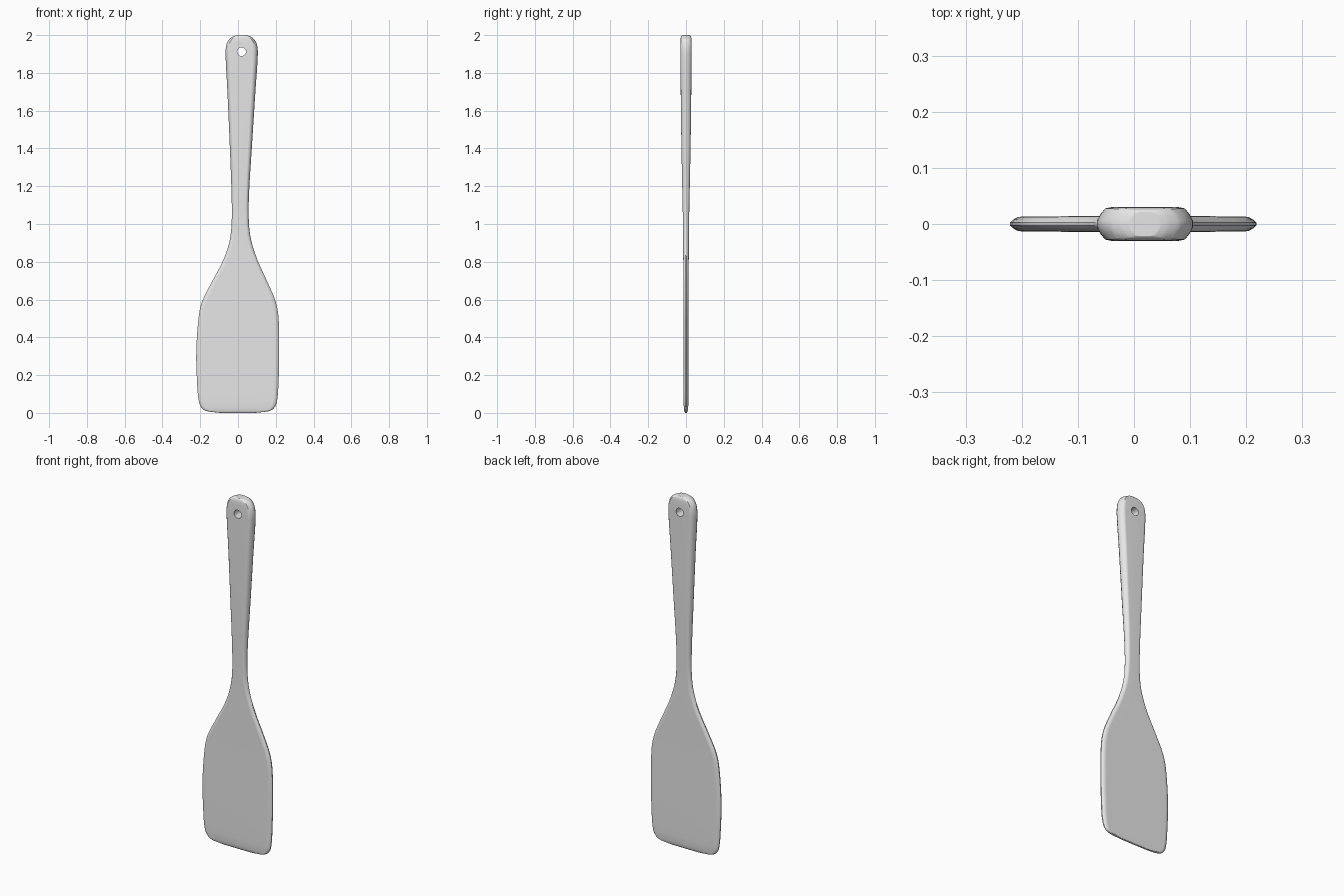
import bpy, bmesh, math
from mathutils import Vector, Matrix

cube = bpy.data.objects.get("Cube")
if cube:
    bpy.data.objects.remove(cube)

# One plain grey
grey = bpy.data.materials.new("light grey")
grey.use_nodes = True
grey.diffuse_color = (0.8, 0.8, 0.8, 1)
grey.node_tree.nodes["Principled BSDF"].inputs["Base Color"].default_value = (0.8, 0.8, 0.8, 1)

# Stations from blade tip to handle end: height, left x, right x, half thickness, edge rounding
STATIONS = [
    (0.000, -0.090, 0.090, 0.004, 0.008),
    (0.008, -0.160, 0.158, 0.008, 0.014),
    (0.025, -0.191, 0.190, 0.011, 0.020),
    (0.060, -0.207, 0.206, 0.013, 0.024),
    (0.150, -0.216, 0.214, 0.0135, 0.025),
    (0.320, -0.221, 0.218, 0.0135, 0.025),
    (0.500, -0.209, 0.215, 0.0135, 0.025),
    (0.590, -0.190, 0.199, 0.0135, 0.025),
    (0.700, -0.135, 0.153, 0.014, 0.024),
    (0.800, -0.082, 0.107, 0.0145, 0.022),
    (0.900, -0.047, 0.073, 0.015, 0.020),
    (1.000, -0.034, 0.058, 0.016, 0.018),
    (1.150, -0.034, 0.058, 0.019, 0.018),
    (1.400, -0.043, 0.073, 0.024, 0.021),
    (1.700, -0.056, 0.092, 0.028, 0.025),
    (1.900, -0.066, 0.105, 0.030, 0.026),
    (1.950, -0.061, 0.100, 0.030, 0.026),
    (1.980, -0.045, 0.084, 0.029, 0.025),
    (1.994, -0.024, 0.063, 0.026, 0.022),
    (2.000, -0.006, 0.045, 0.021, 0.018),
]
# Rounded edge profile: inset fraction, thickness fraction
EDGE = [(0, 0.2), (0.25, 0.6), (0.55, 0.92), (1, 1)]


def smooth_rows(rows, steps):
    """Catmull-Rom interpolation between stations."""
    pts = [Vector(r) for r in rows]
    out = []
    for i in range(len(pts) - 1):
        p1, p2 = pts[i], pts[i + 1]
        h = p2[0] - p1[0]

        def slope(j):
            if 0 < j < len(pts) - 1:
                return (pts[j + 1] - pts[j - 1]) / (pts[j + 1][0] - pts[j - 1][0])
            return (p2 - p1) / h
        m1, m2 = slope(i) * h, slope(i + 1) * h
        for s in range(steps):
            t = s / steps
            out.append(p1 * (2*t**3 - 3*t**2 + 1) + m1 * (t**3 - 2*t**2 + t)
                       + p2 * (3*t**2 - 2*t**3) + m2 * (t**3 - t**2))
    return out + [pts[-1]]


def section(z, left, right, t, b):
    """Closed flat section with rounded sides."""
    quarter = [(f * b, h * t) for f, h in EDGE]
    front = [(left + f, -h) for f, h in quarter] + [(right - f, -h) for f, h in reversed(quarter)]
    back = [(x, -y) for x, y in reversed(front)]
    return [(x, y, z) for x, y in front + back]


# Spatula body: one continuous blade and handle
bm = bmesh.new()
rings = [[bm.verts.new(p) for p in section(*row)] for row in smooth_rows(STATIONS, 4)]
n = len(rings[0])
for a, b in zip(rings, rings[1:]):
    for i in range(n):
        j = (i + 1) % n
        bm.faces.new((a[i], a[j], b[j], b[i]))
bm.faces.new(rings[0][::-1])
bm.faces.new(rings[-1])
bmesh.ops.recalc_face_normals(bm, faces=bm.faces)
mesh = bpy.data.meshes.new("spatula")
bm.to_mesh(mesh)
bm.free()
mesh.materials.append(grey)
spatula = bpy.data.objects.new("spatula", mesh)
bpy.context.collection.objects.link(spatula)

# Hanging hole through the handle end
bpy.ops.mesh.primitive_cylinder_add(vertices=32, radius=0.023, depth=0.2,
                                    location=(0.019, 0, 1.912), rotation=(math.pi / 2, 0, 0))
cutter = bpy.context.object
cutter.name = "hole_cutter"
cutter.hide_render = True
cutter.data.materials.append(grey)
cut = spatula.modifiers.new("hanging_hole", 'BOOLEAN')
cut.operation = 'DIFFERENCE'
cut.solver = 'EXACT'
cut.object = cutter

bpy.ops.object.select_all(action='DESELECT')
spatula.select_set(True)
bpy.context.view_layer.objects.active = spatula
bpy.ops.object.modifier_apply(modifier=cut.name)
bpy.data.objects.remove(cutter)

# Smooth shading with crisp hole rim and flat broad faces
bpy.ops.object.shade_smooth_by_angle(angle=math.radians(40))
weighted = spatula.modifiers.new("weighted_normals", 'WEIGHTED_NORMAL')
weighted.keep_sharp = True
